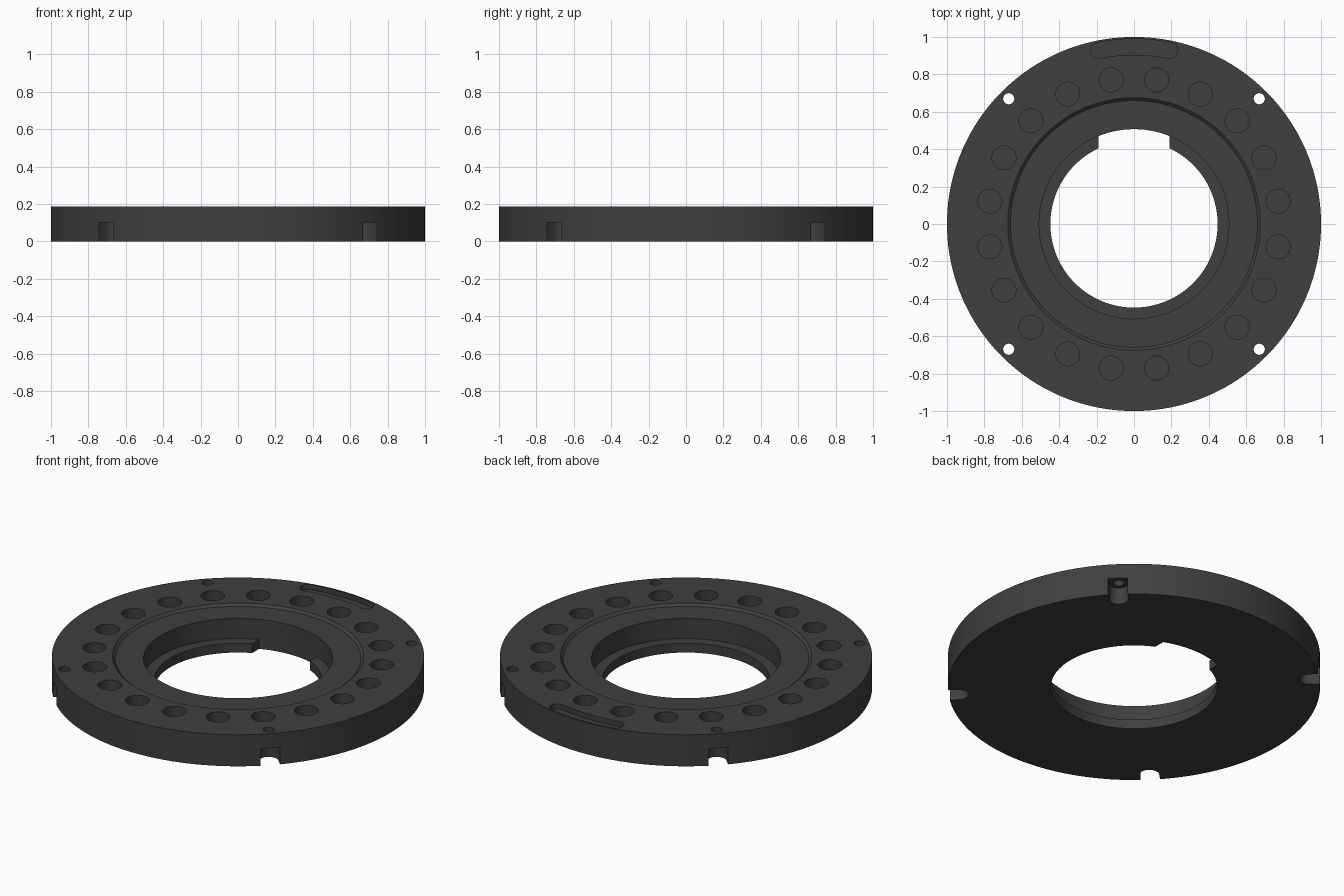
import bpy, bmesh, math
from mathutils import Matrix, Vector

if "Cube" in bpy.data.objects:
    bpy.data.objects.remove(bpy.data.objects["Cube"])

H = 0.187          # disc height
SEG = 160

mat = bpy.data.materials.new("dark grey")
mat.diffuse_color = (0.05, 0.05, 0.05, 1)
mat.use_nodes = True
mat.node_tree.nodes["Principled BSDF"].inputs["Base Color"].default_value = mat.diffuse_color


def finish(name, bm):
    bmesh.ops.recalc_face_normals(bm, faces=bm.faces)
    me = bpy.data.meshes.new(name)
    bm.to_mesh(me)
    bm.free()
    me.materials.append(mat)
    ob = bpy.data.objects.new(name, me)
    bpy.context.collection.objects.link(ob)
    return ob


def lathe(name, profile):
    """Closed (radius, z) profile turned around z."""
    bm = bmesh.new()
    rings = [[bm.verts.new((r * math.cos(a), r * math.sin(a), z)) for r, z in profile]
             for a in (2 * math.pi * i / SEG for i in range(SEG))]
    n = len(profile)
    for i in range(SEG):
        a, b = rings[i], rings[(i + 1) % SEG]
        for j in range(n):
            k = (j + 1) % n
            bm.faces.new((a[j], b[j], b[k], a[k]))
    return finish(name, bm)


def prism(bm, outline, z0, z1):
    """Vertical prism over a flat outline."""
    lo = [bm.verts.new((x, y, z0)) for x, y in outline]
    hi = [bm.verts.new((x, y, z1)) for x, y in outline]
    bm.faces.new(lo[::-1])
    bm.faces.new(hi)
    for i in range(len(lo)):
        j = (i + 1) % len(lo)
        bm.faces.new((lo[i], lo[j], hi[j], hi[i]))


def arc(cx, cy, r, a0, a1, n):
    return [(cx + r * math.cos(math.radians(a0 + (a1 - a0) * i / n)),
             cy + r * math.sin(math.radians(a0 + (a1 - a0) * i / n))) for i in range(n + 1)]


def polar(r, deg):
    return r * math.cos(math.radians(deg)), r * math.sin(math.radians(deg))


def cut(body, name, bm):
    cutter = finish(name, bm)
    mod = body.modifiers.new(name, 'BOOLEAN')
    mod.operation = 'DIFFERENCE'
    mod.solver = 'EXACT'
    mod.object = cutter
    bpy.context.view_layer.objects.active = body
    bpy.ops.object.modifier_apply(modifier=name)
    bpy.data.objects.remove(cutter)


# Turned body: outer wall, shallow chamfered recess, bore and lower lip
ring = lathe("mounting_ring", [(1, 0), (1, H), (0.675, H), (0.66, H - 0.013),
                               (0.507, H - 0.013), (0.507, 0.055),
                               (0.447, 0.055), (0.447, 0)])

# Ring of twenty round blind pockets
bm = bmesh.new()
for i in range(20):
    x, y = polar(0.78, 9 + 18 * i)
    prism(bm, arc(x, y, 0.064, 0, 360, 40)[:-1], H - 0.1, H + 0.1)
cut(ring, "pocket_cutter", bm)

# Four through holes
bm = bmesh.new()
for i in range(4):
    x, y = polar(0.947, 45 + 90 * i)
    prism(bm, arc(x, y, 0.03, 0, 360, 24)[:-1], -0.1, H + 0.1)
cut(ring, "screw_hole_cutter", bm)

# Round-ended notches under the holes, open to the rim
bm = bmesh.new()
for i in range(4):
    shape = arc(0.947, 0, 0.053, 90, 270, 16) + [(1.2, -0.053), (1.2, 0.053)]
    rot = Matrix.Rotation(math.radians(45 + 90 * i), 2)
    prism(bm, [tuple(rot @ Vector(p)) for p in shape], -0.1, 0.1)
cut(ring, "rim_notch_cutter", bm)

# Shallow curved slot in the top face near the rear rim
A, R, W = 11.7, 0.947, 0.0425
xr, yr = polar(R, 90 - A)
xl, yl = polar(R, 90 + A)
slot = arc(0, 0, R + W, 90 - A, 90 + A, 20)
slot += arc(xl, yl, W, 90 + A, 270 + A, 14)[1:]
slot += arc(0, 0, R - W, 90 + A, 90 - A, 20)[1:]
slot += arc(xr, yr, W, 270 - A, 450 - A, 14)[1:-1]
bm = bmesh.new()
prism(bm, slot, H - 0.03, H + 0.1)
cut(ring, "curved_slot_cutter", bm)

# Gap in the lower lip at the rear
gap = [(-0.19, 0.3), (0.19, 0.3)] + arc(0, 0, 0.507, 68, 112, 24)
bm = bmesh.new()
prism(bm, gap, -0.1, 0.1)
cut(ring, "lip_gap_cutter", bm)

# Smooth shading with sharp machined edges
bpy.ops.object.select_all(action='DESELECT')
ring.select_set(True)
bpy.context.view_layer.objects.active = ring
bpy.ops.object.shade_smooth_by_angle(angle=math.radians(30))
